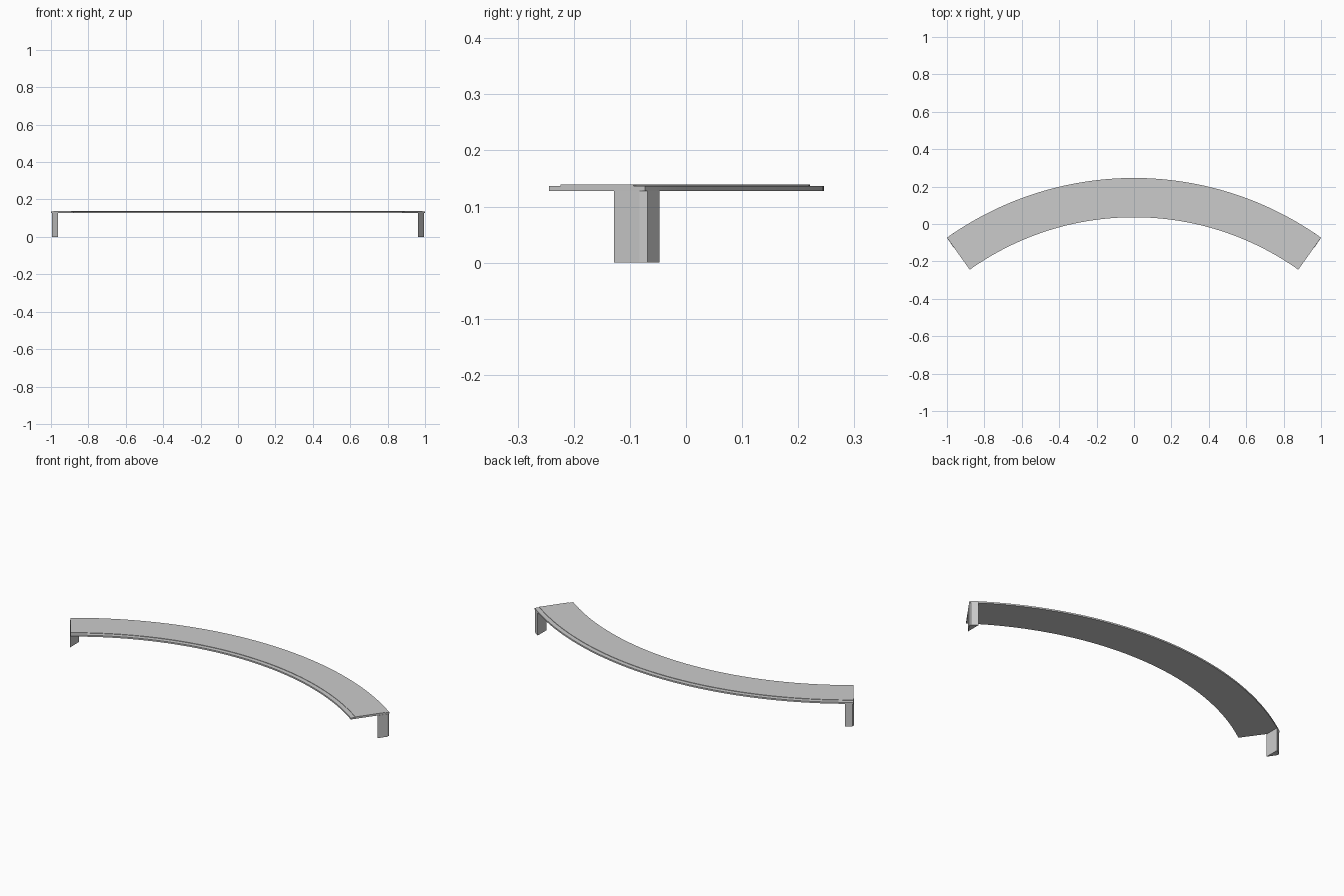
import bpy, bmesh
from math import sin, cos, radians

if "Cube" in bpy.data.objects:
    bpy.data.objects.remove(bpy.data.objects["Cube"])

HALF = radians(35.4)            # half of the arc angle
R_OUT = 1.0 / sin(HALF)         # outer radius
R_IN = R_OUT - 0.21
CY = 0.246 - R_OUT              # arc centre on y
Z_BOTTOM, Z_RIM, Z_TOP = 0.128, 0.1365, 0.139
LIP = 0.025                     # width of the lower rim on both long edges
SEGMENTS = 64


def add_object(name, bm):
    bmesh.ops.recalc_face_normals(bm, faces=bm.faces)
    mesh = bpy.data.meshes.new(name)
    bm.to_mesh(mesh)
    bm.free()
    obj = bpy.data.objects.new(name, mesh)
    bpy.context.collection.objects.link(obj)
    return obj


def loft(name, rings):
    """Skin a list of closed rings and cap both ends."""
    bm = bmesh.new()
    loops = [[bm.verts.new(p) for p in ring] for ring in rings]
    n = len(loops[0])
    for a, b in zip(loops, loops[1:]):
        for i in range(n):
            j = (i + 1) % n
            bm.faces.new((a[i], a[j], b[j], b[i]))
    bm.faces.new(loops[0])
    bm.faces.new(loops[-1])
    return add_object(name, bm)


# Curved shelf board: stepped cross-section swept along the arc
section = [(R_IN, Z_BOTTOM), (R_OUT, Z_BOTTOM), (R_OUT, Z_RIM),
           (R_OUT - LIP, Z_RIM), (R_OUT - LIP, Z_TOP),
           (R_IN + LIP, Z_TOP), (R_IN + LIP, Z_RIM), (R_IN, Z_RIM)]
rings = []
for k in range(SEGMENTS + 1):
    t = -HALF + 2 * HALF * k / SEGMENTS
    rings.append([(r * sin(t), CY + r * cos(t), z) for r, z in section])
board = loft("curved_board", rings)
bpy.context.view_layer.objects.active = board
board.select_set(True)
bpy.ops.object.shade_smooth_by_angle(angle=radians(30))

# Legs: tapered prisms tucked into the outer corners
footprint = [(0.963, -0.128), (0.994, -0.083), (0.994, -0.069), (0.963, -0.047)]
for side, name in ((1, "right_leg"), (-1, "left_leg")):
    loft(name, [[(side * x, y, z) for x, y in footprint] for z in (0, Z_BOTTOM)])
